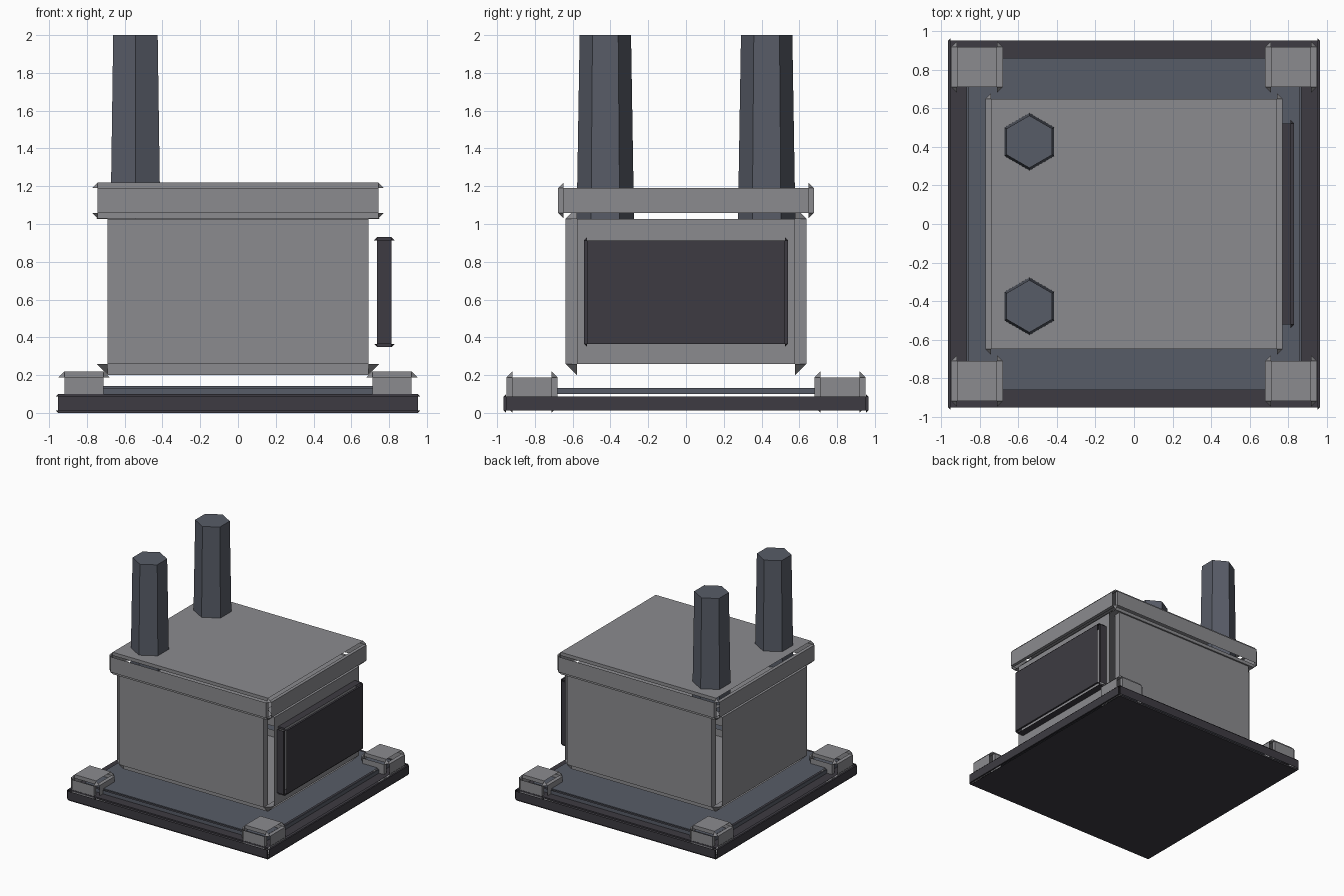
import bpy
import bmesh
from itertools import product
from mathutils import Vector

cube = bpy.data.objects.get("Cube")
if cube:
    bpy.data.objects.remove(cube, do_unlink=True)


def material(name, rgb):
    mat = bpy.data.materials.new(name)
    mat.use_nodes = True
    mat.diffuse_color = (*rgb, 1)
    mat.node_tree.nodes["Principled BSDF"].inputs["Base Color"].default_value = (*rgb, 1)
    return mat


charcoal = material("charcoal", (0.047, 0.044, 0.054))
grey = material("light_grey", (0.26, 0.26, 0.275))
slate = material("slate", (0.097, 0.107, 0.136))


def finish(name, bm, mat):
    mesh = bpy.data.meshes.new(name)
    bm.to_mesh(mesh)
    bm.free()
    mesh.materials.append(mat)
    obj = bpy.data.objects.new(name, mesh)
    bpy.context.collection.objects.link(obj)
    return obj


def slotted_box(name, low, high, cut, mat):
    """Box with inset sides, corner triangles and open slots along its edges."""
    low, high = Vector(low), Vector(high)
    half, centre = (high - low) / 2, (high + low) / 2
    bm = bmesh.new()
    signs = list(product((-1, 1), repeat=3))

    # Three vertices per corner, one belonging to each adjoining side
    verts = {}
    for s in signs:
        for axis in range(3):
            co = [s[i] * (half[i] - (0 if i == axis else cut)) for i in range(3)]
            verts[s, axis] = bm.verts.new(co)

    def face(corners, outward):
        f = bm.faces.new(corners)
        f.normal_update()
        if f.normal.dot(outward) < 0:
            f.normal_flip()

    def corner(values):
        return tuple(values[i] for i in range(3))

    for k in range(3):
        p, q = (k + 1) % 3, (k + 2) % 3
        # Sides
        for side in (-1, 1):
            ring = [corner({k: side, p: a, q: b})
                    for a, b in ((-1, -1), (1, -1), (1, 1), (-1, 1))]
            outward = Vector((0, 0, 0))
            outward[k] = side
            face([verts[c, k] for c in ring], outward)
        # Recessed strips along the edges
        for a, b in product((-1, 1), repeat=2):
            start, end = corner({k: -1, p: a, q: b}), corner({k: 1, p: a, q: b})
            outward = Vector((0, 0, 0))
            outward[p] = a
            face([verts[start, q], verts[end, q], verts[end, k], verts[start, k]], outward)
    # Corner triangles
    for s in signs:
        face([verts[s, axis] for axis in range(3)], Vector(s))

    bmesh.ops.translate(bm, verts=bm.verts, vec=centre)
    return finish(name, bm, mat)


def centred_box(name, hx, hy, z0, z1, cut, mat):
    return slotted_box(name, (-hx, -hy, z0), (hx, hy, z1), cut, mat)


# Base, floor slab, housing and lid
centred_box("base_plate", 0.965, 0.965, 0, 0.1, 0.013, charcoal)
centred_box("floor_slab", 0.87, 0.873, 0.09, 0.142, 0.01, slate)
centred_box("housing", 0.75, 0.638, 0.2, 1.087, 0.06, grey)
centred_box("lid", 0.772, 0.677, 1.03, 1.22, 0.029, grey)

# Side panel
slotted_box("side_panel", (0.72, -0.54, 0.348), (0.83, 0.54, 0.93), 0.017, charcoal)

# Corner blocks
for x, y in product((-1, 1), repeat=2):
    name = ("back" if y > 0 else "front") + ("_left" if x > 0 else "_right") + "_block"
    slotted_box(name, (x * 0.815 - 0.135, y * 0.815 - 0.135, 0.001),
                (x * 0.815 + 0.135, y * 0.815 + 0.135, 0.22), 0.032, grey)

# Tapered six-sided chimneys
for name, y in (("front_chimney", -0.427), ("back_chimney", 0.427)):
    bm = bmesh.new()
    bmesh.ops.create_cone(bm, cap_ends=True, segments=6,
                          radius1=0.152, radius2=0.136, depth=0.98)
    # Points of the hexagon face front and back
    tip = max(bm.verts, key=lambda v: abs(v.co.y))
    if abs(tip.co.x) > 0.01:
        for v in bm.verts:
            v.co.x, v.co.y = -v.co.y, v.co.x
    bmesh.ops.translate(bm, verts=bm.verts, vec=(-0.543, y, 1.51))
    bmesh.ops.recalc_face_normals(bm, faces=bm.faces)
    finish(name, bm, slate)
